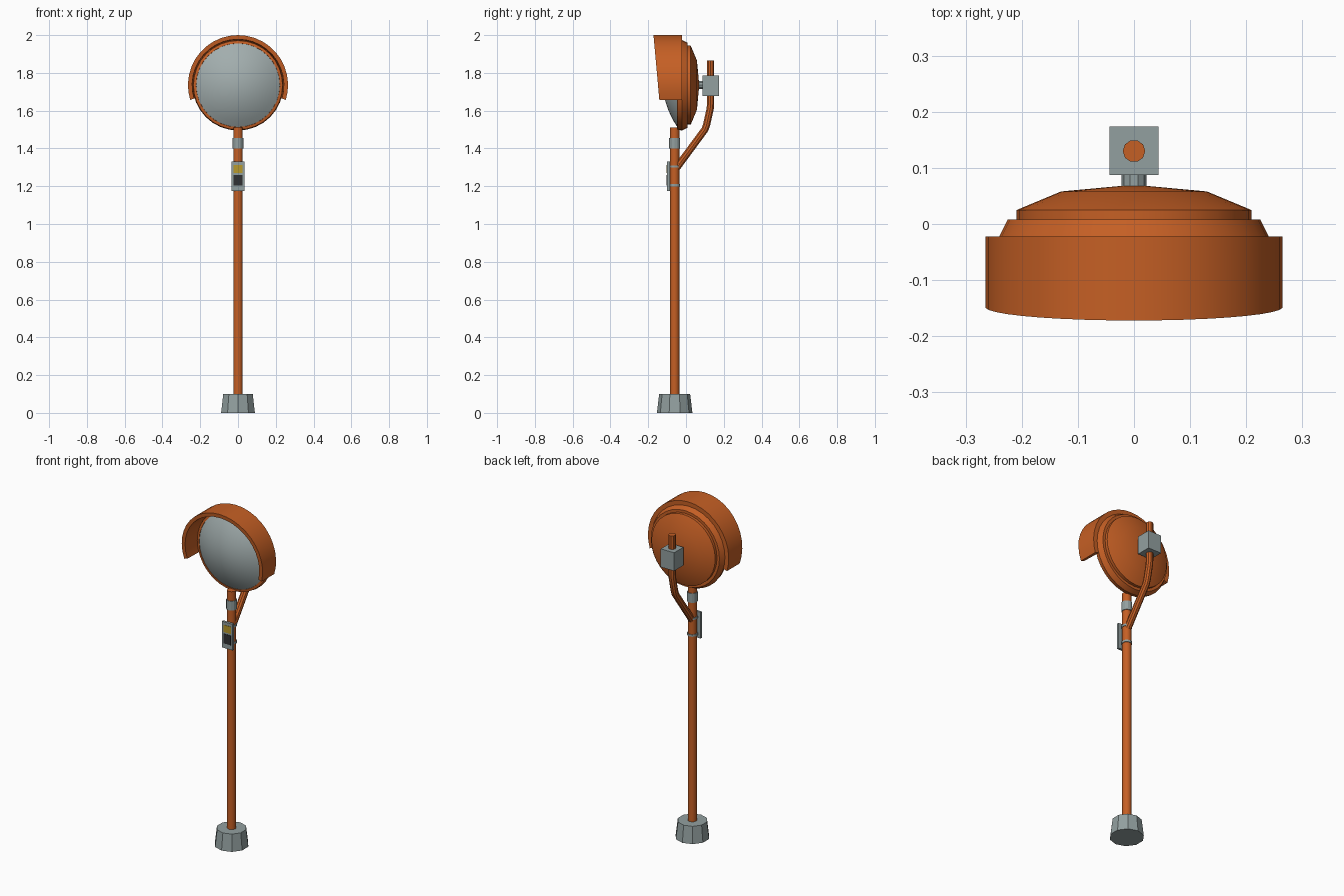
import bpy, bmesh, math
from mathutils import Matrix, Vector

if "Cube" in bpy.data.objects:
    bpy.data.objects.remove(bpy.data.objects["Cube"])


def material(name, r, g, b):
    m = bpy.data.materials.new(name)
    m.use_nodes = True
    m.diffuse_color = (r, g, b, 1)
    bsdf = next(n for n in m.node_tree.nodes if n.type == 'BSDF_PRINCIPLED')
    bsdf.inputs["Base Color"].default_value = (r, g, b, 1)
    return m


ORANGE = material("orange paint", 0.56, 0.115, 0.018)
GREY = material("grey metal", 0.29, 0.35, 0.35)
GLASS = material("mirror grey", 0.36, 0.42, 0.42)
YELLOW = material("yellow", 0.48, 0.32, 0.025)
DARK = material("dark grey", 0.03, 0.03, 0.032)

POLE_Y = -0.06
HEAD_Z = 1.735


def smooth(ob):
    bpy.ops.object.select_all(action='DESELECT')
    ob.select_set(True)
    bpy.context.view_layer.objects.active = ob
    bpy.ops.object.shade_smooth_by_angle(angle=math.radians(35))


def finish(bm, name, mat, is_smooth=False):
    bmesh.ops.remove_doubles(bm, verts=bm.verts, dist=1e-5)
    bmesh.ops.recalc_face_normals(bm, faces=bm.faces)
    me = bpy.data.meshes.new(name)
    bm.to_mesh(me)
    bm.free()
    ob = bpy.data.objects.new(name, me)
    bpy.context.collection.objects.link(ob)
    me.materials.append(mat)
    if is_smooth:
        smooth(ob)
    return ob


def cylinder(name, mat, y, z0, z1, r0, r1=None, sides=12, is_smooth=False):
    bm = bmesh.new()
    bmesh.ops.create_cone(bm, cap_ends=True, segments=sides, radius1=r0,
                          radius2=r1 or r0, depth=z1 - z0,
                          matrix=Matrix.Translation((0, y, (z0 + z1) / 2)))
    return finish(bm, name, mat, is_smooth)


def box(name, mat, half_x, y0, y1, z0, z1):
    bm = bmesh.new()
    size = Vector((2 * half_x, y1 - y0, z1 - z0))
    place = Matrix.Translation((0, (y0 + y1) / 2, (z0 + z1) / 2))
    bmesh.ops.create_cube(bm, size=1, matrix=place @ Matrix.Diagonal(size).to_4x4())
    return finish(bm, name, mat)


def lathe(name, mat, profile, sides=32):
    """Spin (radius, y) points around the axis of the mirror head."""
    bm = bmesh.new()
    verts = [bm.verts.new((r, y, HEAD_Z)) for r, y in profile]
    edges = [bm.edges.new(pair) for pair in zip(verts, verts[1:])]
    bmesh.ops.spin(bm, geom=verts + edges, cent=(0, 0, HEAD_Z), axis=(0, 1, 0),
                   angle=2 * math.pi, steps=sides)
    return finish(bm, name, mat, True)


# Footing and pole
cylinder("footing", GREY, POLE_Y, 0, 0.1, 0.094, 0.082, sides=10)
cylinder("pole", ORANGE, POLE_Y, 0.09, 1.51, 0.025, is_smooth=True)
cylinder("pole_collar", GREY, POLE_Y, 1.4, 1.455, 0.029)

# Sign plate held on by two bands
box("sign_plate", GREY, 0.035, -0.1, -0.086, 1.175, 1.33)
box("sign_yellow_panel", YELLOW, 0.025, -0.102, -0.099, 1.27, 1.312)
box("sign_dark_panel", DARK, 0.023, -0.102, -0.099, 1.203, 1.26)
for label, z in (("lower", 1.205), ("upper", 1.305)):
    cylinder(label + "_sign_band", GREY, POLE_Y, z - 0.006, z + 0.006, 0.029)

# Mirror head: stepped back shell with rim, and domed mirror
lathe("mirror_shell", ORANGE, [
    (0.218, -0.035), (0.222, -0.048), (0.236, -0.045), (0.24, -0.022),
    (0.225, 0.008), (0.209, 0.008), (0.209, 0.025), (0.13, 0.058), (0, 0.07)])
STEPS = 7
lathe("mirror_face", GLASS, [
    (0.223 * i / STEPS, -0.12 + 0.075 * (i / STEPS) ** 2) for i in range(STEPS + 1)])

# Hood: an arc with a raked front edge
bm = bmesh.new()
START, SEGMENTS = math.radians(-17), 22
rings = []
for i in range(SEGMENTS + 1):
    a = START + (math.pi - 2 * START) * i / SEGMENTS
    ring = []
    for r, front in ((0.265, False), (0.265, True), (0.243, True), (0.238, False)):
        z = HEAD_Z + r * math.sin(a)
        y = -0.172 + (2 - z) * 0.09 if front else -0.022
        ring.append(bm.verts.new((r * math.cos(a), y, z)))
    rings.append(ring)
for a, b in zip(rings, rings[1:]):
    for k in range(4):
        n = (k + 1) % 4
        bm.faces.new((a[k], a[n], b[n], b[k]))
bm.faces.new(rings[0])
bm.faces.new(rings[-1])
finish(bm, "hood", ORANGE, True)

# Bent support arm behind the head
curve = bpy.data.curves.new("support_arm", 'CURVE')
curve.dimensions = '3D'
curve.bevel_depth = 0.02
curve.bevel_resolution = 3
curve.use_fill_caps = True
path = [(-0.055, 1.29), (0.1, 1.5), (0.109, 1.525), (0.128, 1.61), (0.13, 1.635), (0.13, 1.865)]
spline = curve.splines.new('POLY')
spline.points.add(len(path) - 1)
for point, (y, z) in zip(spline.points, path):
    point.co = (0, y, z, 1)
arm = bpy.data.objects.new("support_arm", curve)
bpy.context.collection.objects.link(arm)
curve.materials.append(ORANGE)
bpy.ops.object.select_all(action='DESELECT')
arm.select_set(True)
bpy.context.view_layer.objects.active = arm
bpy.ops.object.convert(target='MESH')
smooth(bpy.context.view_layer.objects.active)

# Clamp block and the stub joining it to the shell
box("clamp_block", GREY, 0.044, 0.087, 0.174, 1.677, 1.785)
lathe("clamp_stub", GREY, [(0, 0.06), (0.022, 0.06), (0.022, 0.09), (0, 0.09)], sides=10)
